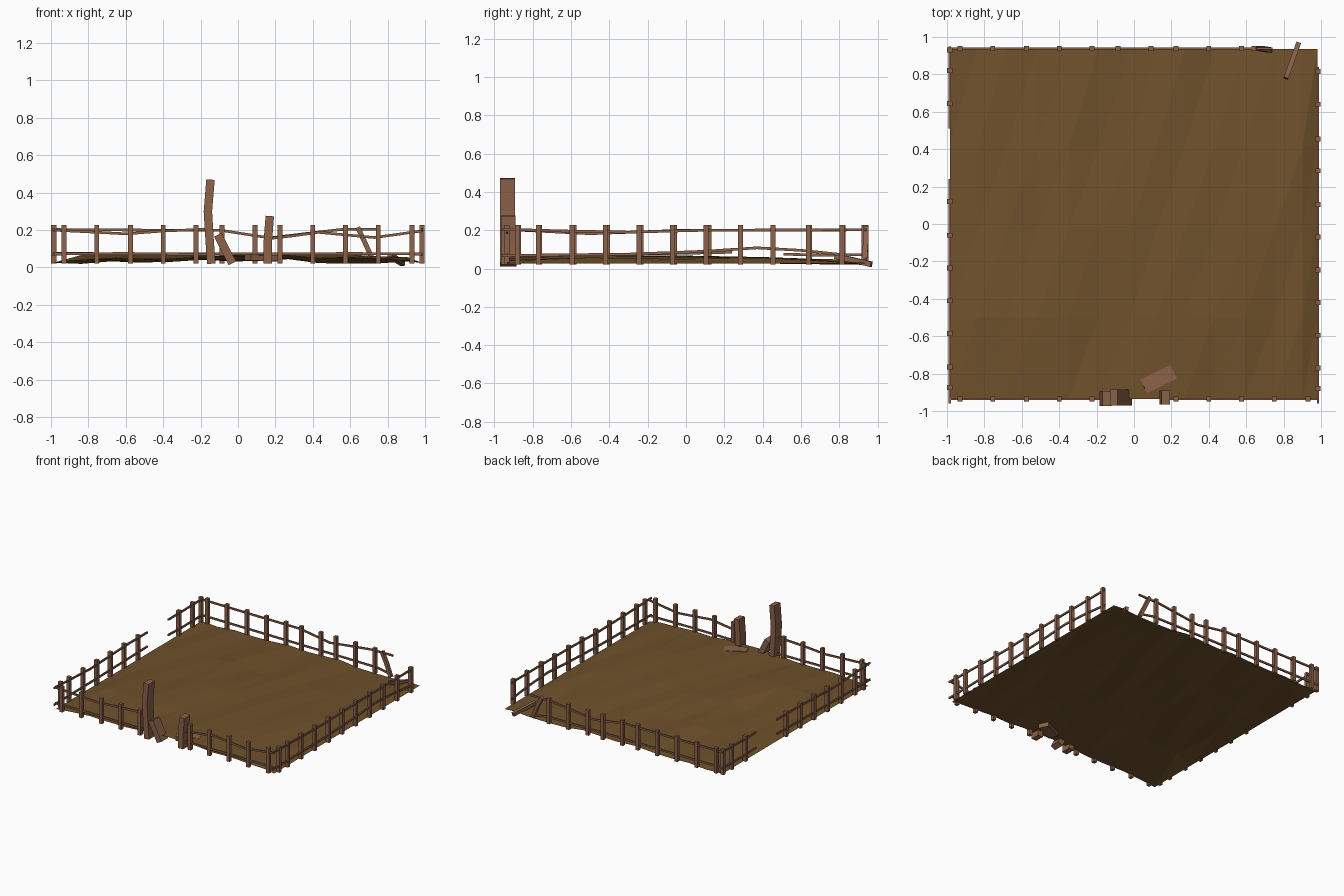
import bpy, bmesh, math, random
from mathutils import Vector

random.seed(4)


def material(name, rgb):
    m = bpy.data.materials.new(name)
    m.diffuse_color = (*rgb, 1)
    return m


WOOD = material("weathered wood", (0.262, 0.122, 0.068))
DIRT = material("brown earth", (0.158, 0.083, 0.024))


def finish(name, bm, mat):
    bmesh.ops.recalc_face_normals(bm, faces=bm.faces)
    me = bpy.data.meshes.new(name)
    bm.to_mesh(me)
    bm.free()
    me.materials.append(mat)
    ob = bpy.data.objects.new(name, me)
    bpy.context.collection.objects.link(ob)
    return ob


def sweep(bm, pts, side, w, d):
    """Rectangular beam along pts; w is its size along side, d across it."""
    pts = [Vector(p) for p in pts]
    rings = []
    for i, p in enumerate(pts):
        t = (pts[min(i + 1, len(pts) - 1)] - pts[max(i - 1, 0)]).normalized()
        u = Vector(side)
        u = (u - t * u.dot(t)).normalized() * w / 2
        v = t.cross(u).normalized() * d / 2
        rings.append([bm.verts.new(p + a * u + b * v)
                      for a, b in ((-1, -1), (1, -1), (1, 1), (-1, 1))])
    for r, s in zip(rings, rings[1:]):
        for k in range(4):
            bm.faces.new((r[k], r[(k + 1) % 4], s[(k + 1) % 4], s[k]))
    bm.faces.new(rings[0])
    bm.faces.new(rings[-1][::-1])


def beam(name, pts, side, w, d):
    bm = bmesh.new()
    sweep(bm, pts, side, w, d)
    finish(name, bm, WOOD)


def fence(name, place, out, posts, rails):
    """place(s, z) gives a point on the fence line; rails are lists of (s, z)."""
    bm = bmesh.new()
    for s in posts:
        sweep(bm, [place(s, 0.02), place(s, 0.226)], out, 0.028, 0.026)
    for r in rails:
        sweep(bm, [place(s, z) for s, z in r], out, 0.011, 0.014)
    finish(name, bm, WOOD)


# uneven ground sheet
XS = [-0.985, -0.84, -0.68, -0.52, -0.35, -0.19, -0.02, 0.12, 0.27, 0.43, 0.59, 0.75, 0.9, 0.98]
YS = [-0.935, -0.5, -0.03, 0.41, 0.935]
bm = bmesh.new()
grid = []
for y in YS:
    row = []
    for x in XS:
        z = 0.047 + 0.012 * math.cos(1.6 * x) - 0.012 * y + random.uniform(-0.012, 0.012)
        if abs(y) > 0.9:
            z -= 0.012
        if abs(x) > 0.95:
            z = 0.026
        row.append(bm.verts.new((x, y, z)))
    grid.append(row)
for a, b in zip(grid, grid[1:]):
    for i in range(len(XS) - 1):
        q = (a[i], a[i + 1], b[i + 1], b[i])
        bm.faces.new((q[0], q[1], q[2]))
        bm.faces.new((q[0], q[2], q[3]))
ground = finish("ground", bm, DIRT)
if ground.data.polygons[0].normal.z < 0:
    ground.data.flip_normals()

# front fence, either side of the gateway
front = lambda s, z: (s, -0.935, z)
fence("front_fence_left", front, (0, 1, 0), [-0.93, -0.755, -0.575, -0.4, -0.225],
      [[(-0.99, 0.2), (-0.75, 0.188), (-0.6, 0.18), (-0.4, 0.195), (-0.16, 0.205)],
       [(-0.99, 0.072), (-0.6, 0.075), (-0.16, 0.07)]])
fence("front_fence_right", front, (0, 1, 0), [0.225, 0.4, 0.575, 0.75, 0.93],
      [[(0.17, 0.155), (0.3, 0.17), (0.43, 0.188), (0.6, 0.172), (0.73, 0.16), (0.98, 0.195)],
       [(0.17, 0.072), (0.6, 0.075), (0.98, 0.072)]])

# back fence, broken at its right end
back = lambda s, z: (s, 0.938, z)
fence("back_fence", back, (0, 1, 0),
      [-0.93, -0.755, -0.575, -0.4, -0.225, -0.085, 0.09, 0.225, 0.4, 0.575],
      [[(-0.985, 0.203), (-0.5, 0.2), (-0.1, 0.2), (0.17, 0.158), (0.35, 0.18),
        (0.55, 0.203), (0.74, 0.205)],
       [(-0.985, 0.075), (-0.2, 0.073), (0.3, 0.072), (0.6, 0.07), (0.73, 0.045)]])
beam("leaning_back_post", [(0.64, 0.938, 0.215), (0.68, 0.938, 0.13), (0.725, 0.93, 0.03)],
     (0, 1, 0), 0.028, 0.026)
beam("fallen_back_post", [(0.812, 0.78, 0.065), (0.88, 0.968, 0.022)], (0, 0, 1), 0.028, 0.026)

# left fence with a gap
left = lambda s, z: (-0.985, s, z)
fence("left_fence_rear", left, (1, 0, 0), [0.93, 0.82, 0.645],
      [[(0.95, 0.203), (0.7, 0.2), (0.51, 0.2)],
       [(0.95, 0.072), (0.7, 0.07), (0.51, 0.075)]])
fence("left_fence_front", left, (1, 0, 0),
      [0.12, -0.06, -0.235, -0.41, -0.585, -0.765, -0.875],
      [[(0.24, 0.2), (0, 0.2), (-0.5, 0.182), (-0.96, 0.205)],
       [(0.24, 0.085), (0, 0.08), (-0.5, 0.072), (-0.96, 0.068)]])

# right fence
right = lambda s, z: (0.984, s, z)
fence("right_fence", right, (1, 0, 0),
      [-0.88, -0.77, -0.595, -0.42, -0.245, -0.07, 0.105, 0.285, 0.455, 0.64, 0.815],
      [[(-0.96, 0.205), (-0.6, 0.195), (-0.3, 0.19), (0.1, 0.2), (0.84, 0.202)],
       [(-0.96, 0.068), (-0.3, 0.075), (0.1, 0.09), (0.37, 0.108), (0.6, 0.095), (0.84, 0.07)]])

# gateway: two warped posts and two fallen pieces
beam("tall_gate_post", [(-0.143, -0.932, 0.02), (-0.152, -0.932, 0.15), (-0.161, -0.932, 0.3),
                        (-0.147, -0.932, 0.47)], (0, 1, 0), 0.08, 0.045)
beam("broken_gate_post", [(0.158, -0.928, 0.02), (0.158, -0.928, 0.12), (0.17, -0.928, 0.275)],
     (0, 1, 0), 0.075, 0.045)
beam("leaning_gate_plank", [(-0.108, -0.928, 0.175), (-0.03, -0.928, 0.022)],
     (0, 1, 0), 0.085, 0.045)
beam("fallen_gate_beam", [(0.052, -0.868, 0.055), (0.212, -0.79, 0.05)],
     (-0.44, 0.9, 0), 0.08, 0.035)
